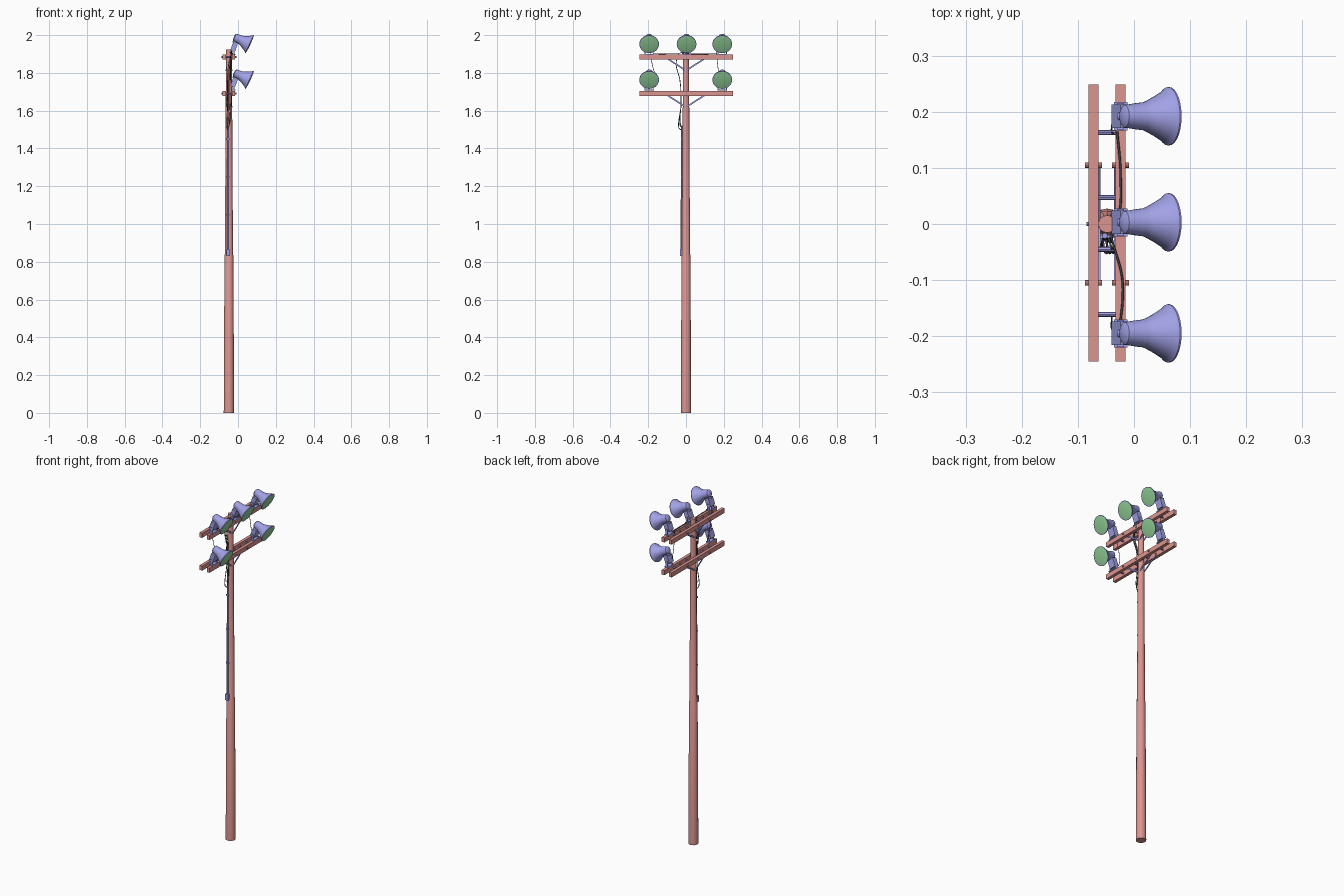
import bpy, bmesh, math
from mathutils import Vector, Matrix

if "Cube" in bpy.data.objects:
    bpy.data.objects.remove(bpy.data.objects["Cube"])


def material(name, rgb):
    m = bpy.data.materials.new(name)
    m.diffuse_color = (*rgb, 1)
    m.use_nodes = True
    m.node_tree.nodes["Principled BSDF"].inputs["Base Color"].default_value = m.diffuse_color
    return m


WOOD = material("wood", (0.72, 0.30, 0.28))
METAL = material("metal", (0.36, 0.36, 0.80))
GLASS = material("glass", (0.30, 0.65, 0.32))
CABLE = material("cable", (0.08, 0.08, 0.09))


def finish(name, bm, mat):
    bmesh.ops.recalc_face_normals(bm, faces=bm.faces)
    me = bpy.data.meshes.new(name)
    bm.to_mesh(me)
    bm.free()
    me.materials.append(mat)
    ob = bpy.data.objects.new(name, me)
    bpy.context.collection.objects.link(ob)
    bpy.context.view_layer.objects.active = ob
    bpy.ops.object.select_all(action='DESELECT')
    ob.select_set(True)
    bpy.ops.object.shade_smooth_by_angle(angle=math.radians(35))
    return ob


def lathe(name, profile, origin, axis, mat, seg=16):
    """Sweep (radius, distance) pairs round an axis, capping both ends."""
    bm = bmesh.new()
    rot = Vector(axis).to_track_quat('Z', 'Y').to_matrix()
    rings = []
    for r, d in profile:
        rings.append([bm.verts.new(Vector(origin) + rot @ Vector((
            r * math.cos(2 * math.pi * i / seg), r * math.sin(2 * math.pi * i / seg), d)))
            for i in range(seg)])
    for a, b in zip(rings, rings[1:]):
        for i in range(seg):
            j = (i + 1) % seg
            bm.faces.new((a[i], a[j], b[j], b[i]))
    bm.faces.new(rings[0])
    bm.faces.new(rings[-1])
    return finish(name, bm, mat)


def rod(name, a, b, r, mat, seg=8):
    d = Vector(b) - Vector(a)
    return lathe(name, [(r, 0), (r, d.length)], a, d, mat, seg)


def box(name, size, loc, mat, tilt=0):
    bm = bmesh.new()
    bmesh.ops.create_cube(bm, size=1, matrix=Matrix.Translation(loc)
                          @ Matrix.Rotation(tilt, 4, 'Y') @ Matrix.Diagonal((*size, 1)))
    return finish(name, bm, mat)


def strap(name, a, b, w, t, mat):
    """Flat bar between two points sharing the same x."""
    a, b = Vector(a), Vector(b)
    d = b - a
    bm = bmesh.new()
    bmesh.ops.create_cube(bm, size=1, matrix=Matrix.Translation((a + b) / 2)
                          @ Matrix.Rotation(math.atan2(d.z, d.y), 4, 'X')
                          @ Matrix.Diagonal((t, d.length, w, 1)))
    return finish(name, bm, mat)


def cable(name, points, r=0.002):
    cu = bpy.data.curves.new(name, 'CURVE')
    cu.dimensions = '3D'
    cu.bevel_depth = r
    cu.bevel_resolution = 1
    cu.resolution_u = 6
    sp = cu.splines.new('BEZIER')
    sp.bezier_points.add(len(points) - 1)
    for p, co in zip(sp.bezier_points, points):
        p.co = co
        p.handle_left_type = p.handle_right_type = 'AUTO'
    cu.materials.append(CABLE)
    bpy.context.collection.objects.link(bpy.data.objects.new(name, cu))


PX = -0.048                      # pole axis
ARMS = (-0.072, -0.024)          # back and front crossarm x
TIERS = (1.884, 1.690)           # crossarm heights

# Tapered pole with a slight step where the conduit begins
lathe("pole", [(0.0275, 0), (0.0235, 0.835), (0.0215, 0.84), (0.0155, 1.925)],
      (PX, 0, 0), (0, 0, 1), WOOD, 16)

# Crossarm tiers with spacers, bolts and braces
for z in TIERS:
    for x in ARMS:
        box("crossarm", (0.018, 0.494, 0.027), (x, 0.002, z), WOOD)
        side = 1 if x > PX else -1
        inner = x - side * 0.0105
        for s in (-1, 1):
            y = s * 0.105
            strap("brace", (inner, y, z - 0.004), (inner, 0, z - 0.072), 0.008, 0.003, METAL)
            rod("brace_bolt", (x - 0.013, y, z), (x + 0.013, y, z), 0.0025, WOOD)
            for e in (-1, 1):
                rod("bolt_head", (x + e * 0.009, y, z), (x + e * 0.015, y, z), 0.005, WOOD)
    rod("brace_pin", (ARMS[0] + 0.006, 0, z - 0.070), (ARMS[1] - 0.006, 0, z - 0.070), 0.004, METAL)
    rod("pole_bolt", (ARMS[0] - 0.013, 0, z), (ARMS[1] + 0.013, 0, z), 0.004, METAL)
    for y in (-0.161, -0.045, 0.047, 0.163):
        rod("spacer", (ARMS[0], y, z), (ARMS[1], y, z), 0.0045, METAL)


def floodlight(y, z):
    """Floodlight on the front crossarm, z is the lens centre height."""
    t = math.radians(25)
    axis = Vector((math.cos(t), 0, -math.sin(t)))
    c = Vector((0.062, y, z))
    # bell reflector and socket housing
    lathe("reflector", [(0.012, -0.092), (0.020, -0.087), (0.023, -0.068), (0.025, -0.050),
                        (0.028, -0.042), (0.036, -0.026), (0.044, -0.012), (0.050, -0.003),
                        (0.052, -0.002), (0.052, 0.001)], c, axis, METAL, 28)
    lathe("lens", [(0.0505, 0.0005), (0.042, 0.002), (0.022, 0.0035), (0.006, 0.004)],
          c, axis, GLASS, 28)
    # ballast box, foot plate and knuckle
    box("ballast", (0.026, 0.042, 0.048), (-0.020, y, z - 0.012), METAL, math.radians(20))
    box("foot", (0.024, 0.050, 0.006), (-0.024, y, z - 0.054), METAL)
    for s in (-1, 1):
        box("yoke_side", (0.012, 0.004, 0.036), (-0.024, y + s * 0.022, z - 0.038), METAL)
    k = Vector((-0.028, y, z + 0.010))
    lathe("knuckle", [(0.006, 0), (0.010, 0.014), (0.014, 0.034)], k,
          Vector((0.008, y, z + 0.024)) - k, METAL, 12)


LAMPS_Y = (-0.195, 0.003, 0.192)
for y in LAMPS_Y:
    floodlight(y, 1.952)
for y in (LAMPS_Y[0], LAMPS_Y[2]):
    floodlight(y, 1.763)

# Conduit strapped to the front of the pole
rod("conduit", (-0.052, -0.0245, 0.85), (-0.052, -0.021, 1.52), 0.005, METAL, 10)
box("conduit_box", (0.020, 0.014, 0.036), (-0.052, -0.0245, 0.848), METAL)
for z in (1.05, 1.25, 1.45):
    box("conduit_clip", (0.016, 0.006, 0.008), (-0.052, -0.023, z), METAL)

# Drooping feeder cables from the conduit to the arms
for i in range(3):
    x = -0.055 + 0.006 * i
    cable("feeder_cable", [(-0.052, -0.022, 1.51), (x, -0.031, 1.50 + 0.02 * i),
                           (x, -0.026, 1.64), (x, -0.032, 1.76),
                           (x + 0.006, -0.052, 1.85), (-0.036, -0.040, 1.902)])
# Cables along the top arm to the outer and middle lamps
cable("lamp_cable", [(-0.036, -0.040, 1.902), (-0.022, -0.09, 1.901), (-0.020, -0.13, 1.900),
                     (-0.024, -0.172, 1.902)])
cable("lamp_cable", [(-0.036, -0.040, 1.902), (-0.040, -0.018, 1.908), (-0.028, 0.01, 1.902),
                     (-0.024, 0.09, 1.900), (-0.030, 0.165, 1.902)])
# Drop cables from the top tier to the lower lamps
for y0, y1 in ((-0.190, -0.160), (0.160, 0.178)):
    cable("drop_cable", [(-0.036, y0, 1.915), (-0.040, y0 + 0.004, 1.88),
                         (-0.040, (y0 + y1) / 2, 1.83), (-0.038, y1, 1.77),
                         (-0.030, y1, 1.725)], 0.0015)
